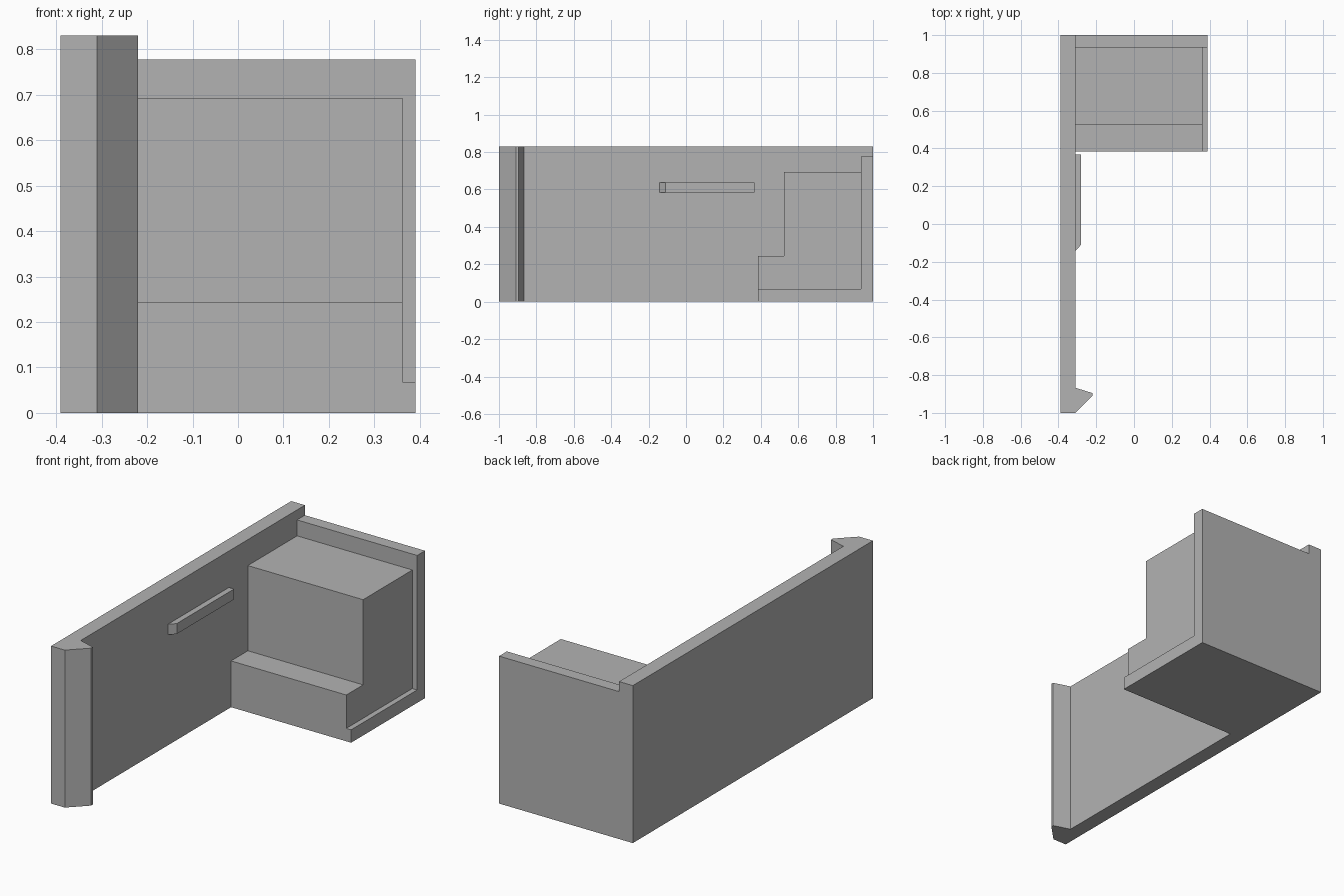
import bpy
import bmesh
from mathutils import Vector

cube = bpy.data.objects.get("Cube")
if cube:
    bpy.data.objects.remove(cube, do_unlink=True)

grey = bpy.data.materials.new("plain_grey")
grey.use_nodes = True
colour = (0.45, 0.45, 0.45, 1)
grey.diffuse_color = colour
grey.node_tree.nodes["Principled BSDF"].inputs["Base Color"].default_value = colour


def prism(name, profile, axis, low, high):
    """Extrude a flat profile along x (profile in y, z) or z (profile in x, y)."""
    bm = bmesh.new()
    if axis == "x":
        points = [(low, a, b) for a, b in profile]
        step = Vector((high - low, 0, 0))
    else:
        points = [(a, b, low) for a, b in profile]
        step = Vector((0, 0, high - low))
    face = bm.faces.new([bm.verts.new(p) for p in points])
    result = bmesh.ops.extrude_face_region(bm, geom=[face], use_keep_orig=True)
    moved = [g for g in result["geom"] if isinstance(g, bmesh.types.BMVert)]
    bmesh.ops.translate(bm, verts=moved, vec=step)
    bmesh.ops.recalc_face_normals(bm, faces=bm.faces[:])
    mesh = bpy.data.meshes.new(name)
    bm.to_mesh(mesh)
    bm.free()
    mesh.materials.append(grey)
    obj = bpy.data.objects.new(name, mesh)
    bpy.context.collection.objects.link(obj)
    return obj


WALL_OUT, WALL_IN, HEIGHT = -0.39, -0.31, 0.83
FRONT, BACK = 0.385, 0.935

# Long side wall ending in a hooked front lip
prism("side_wall", [(WALL_OUT, -1), (WALL_IN, -1), (-0.22, -0.91), (-0.22, -0.895),
                    (WALL_IN, -0.867), (WALL_IN, 1), (WALL_OUT, 1)], "z", 0, HEIGHT)

# Thin rail on the inner wall with a chamfered front end
prism("hand_rail", [(WALL_IN, -0.142), (-0.28, -0.11), (-0.28, 0.367),
                    (WALL_IN, 0.367)], "z", 0.583, 0.638)

# Floor ledge and back panel in one L shape
prism("back_frame", [(FRONT, 0), (1, 0), (1, 0.777), (BACK, 0.777),
                     (BACK, 0.068), (FRONT, 0.068)], "x", WALL_IN, 0.39)

# Stepped block standing on the ledge
prism("stepped_block", [(FRONT, 0.068), (BACK, 0.068), (BACK, 0.693), (0.525, 0.693),
                        (0.525, 0.244), (FRONT, 0.244)], "x", WALL_IN, 0.362)
